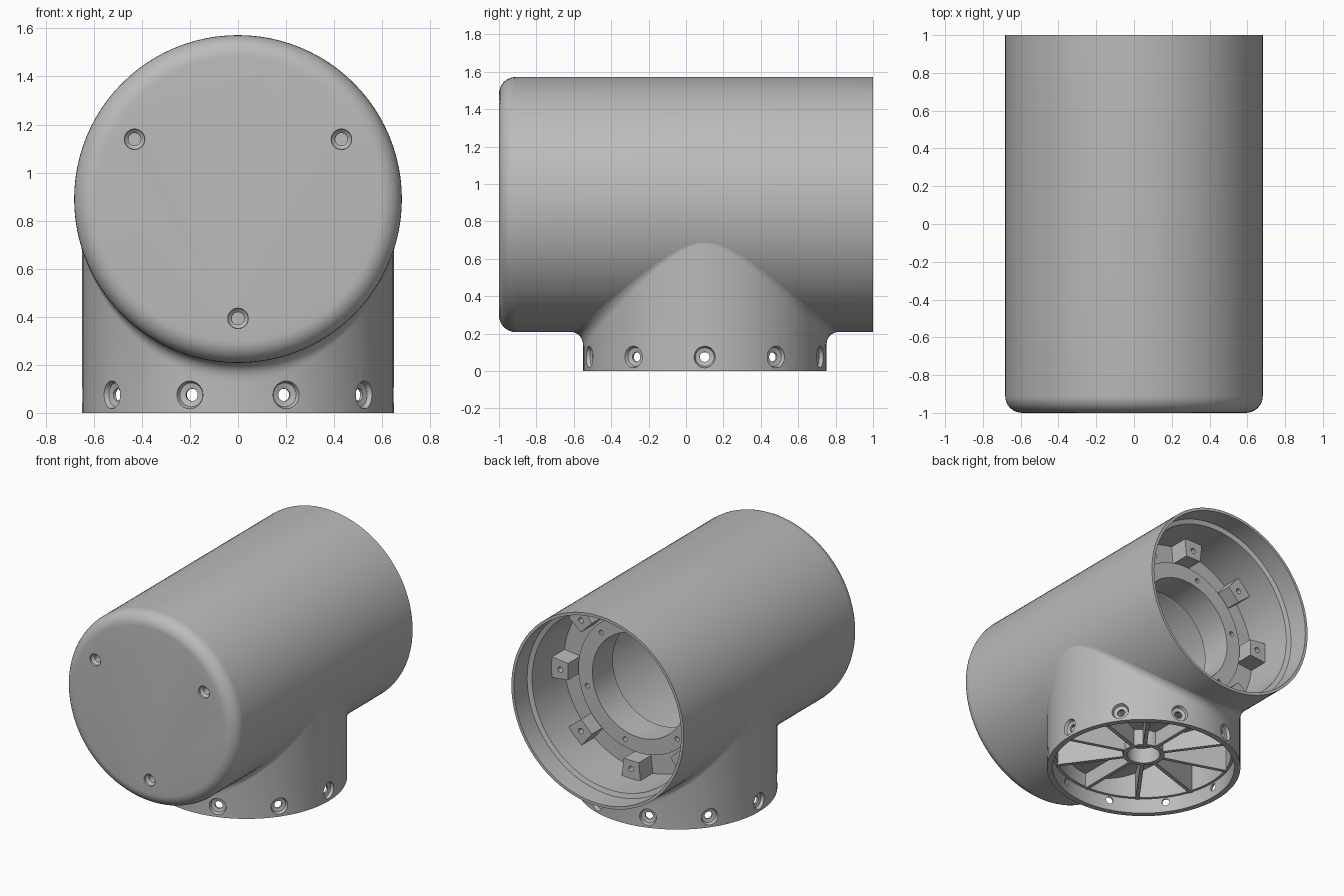
import bpy, bmesh
from math import sin, cos, pi, sqrt, radians
from mathutils import Vector

if "Cube" in bpy.data.objects:
    bpy.data.objects.remove(bpy.data.objects["Cube"])

AXIS_Z, BODY_R = 0.89, 0.682      # main barrel
COLLAR_Y, COLLAR_R = 0.1, 0.65    # mounting collar
SEG = 96

grey = bpy.data.materials.new("plain_grey")
grey.use_nodes = True
GREY = (0.5, 0.5, 0.5, 1)
grey.diffuse_color = GREY
grey.node_tree.nodes["Principled BSDF"].inputs["Base Color"].default_value = GREY


def build(name, parts, closed=False):
    """Skin lists of rings into one object; closed joins last ring to first."""
    bm = bmesh.new()
    for rings in parts:
        rows = [[bm.verts.new(p) for p in ring] for ring in rings]
        pairs = list(zip(rows, rows[1:]))
        if closed:
            pairs.append((rows[-1], rows[0]))
        else:
            bm.faces.new(rows[0])
            bm.faces.new(rows[-1])
        for a, b in pairs:
            n = len(a)
            for i in range(n):
                j = (i + 1) % n
                bm.faces.new((a[i], a[j], b[j], b[i]))
    bmesh.ops.recalc_face_normals(bm, faces=bm.faces)
    mesh = bpy.data.meshes.new(name)
    bm.to_mesh(mesh)
    bm.free()
    mesh.materials.append(grey)
    obj = bpy.data.objects.new(name, mesh)
    bpy.context.collection.objects.link(obj)
    return obj


def activate(obj):
    bpy.ops.object.select_all(action="DESELECT")
    obj.select_set(True)
    bpy.context.view_layer.objects.active = obj


def cut(obj, parts):
    cutter = build("cutter", parts)
    cutter.hide_render = True
    mod = obj.modifiers.new("holes", "BOOLEAN")
    mod.operation, mod.solver, mod.object = "DIFFERENCE", "EXACT", cutter
    activate(obj)
    bpy.ops.object.modifier_apply(modifier=mod.name)
    bpy.data.objects.remove(cutter)


def smooth(obj):
    activate(obj)
    bpy.ops.object.shade_smooth_by_angle(angle=radians(30))


def turned(origin, axis, profile, n=24):
    """Rings of (radius, distance) about an axis."""
    axis = Vector(axis).normalized()
    u = axis.orthogonal().normalized()
    v = axis.cross(u)
    return [[Vector(origin) + axis * h + (u * cos(2 * pi * i / n) + v * sin(2 * pi * i / n)) * r
             for i in range(n)] for r, h in profile]


def barrel_point(radius, angle, y):
    return Vector((radius * cos(angle), y, AXIS_Z + radius * sin(angle)))


def underside(x):
    """Height of the barrel's lower surface at x."""
    return AXIS_Z - sqrt(max(BODY_R ** 2 - x * x, 0))


# Barrel: rounded closed front, stepped open back, inner flange
edge = 0.09
profile = [(BODY_R - edge + edge * sin(t * pi / 16), -1 + edge - edge * cos(t * pi / 16))
           for t in range(9)]
profile += [(BODY_R, 1), (0.662, 1), (0.662, 0.85), (0.63, 0.84), (0.63, 0.48), (0.48, 0.48),
            (0.48, 0.53), (0.37, 0.53), (0.37, 0.3), (0.62, 0.3), (0.62, -0.88)]
body = build("barrel_housing", [turned((0, 0, AXIS_Z), (0, 1, 0), profile, SEG)])
cap_angles = [radians(a) for a in (30, 150, 270)]
holes = [turned(barrel_point(0.497, a, -1), (0, 1, 0),
                [(0.044, -0.02), (0.042, 0.015), (0.026, 0.03), (0.026, 0.09)])
         for a in cap_angles]
holes += [turned(barrel_point(0.425, radians(45 + 60 * k), 0.44), (0, 1, 0),
                 [(0.017, 0), (0.017, 0.15)], 12) for k in range(6)]
cut(body, holes)
smooth(body)

# Screw bosses behind the front cap
bosses = build("cap_bosses", [turned(barrel_point(0.497, a, -0.89), (0, 1, 0),
                                     [(0.07, 0), (0.07, 0.2)]) for a in cap_angles])
smooth(bosses)

# Eight drilled mounting lugs around the inside of the barrel
lug_parts, lug_holes = [], []
for k in range(8):
    a = k * pi / 4
    out = Vector((cos(a), 0, sin(a)))
    side = Vector((-sin(a), 0, cos(a)))
    centre = Vector((0, 0, AXIS_Z))
    lug_parts.append([[centre + out * r + side * (s * w) + Vector((0, y, 0))
                       for r, s, w in ((0.5, -1, 0.06), (0.5, 1, 0.06),
                                       (0.64, 1, 0.075), (0.64, -1, 0.075))]
                      for y in (0.47, 0.62)])
    lug_holes.append(turned(barrel_point(0.56, a, 0.54), (0, 1, 0),
                            [(0.02, 0), (0.02, 0.1)], 12))
lugs = build("mounting_lugs", lug_parts)
cut(lugs, lug_holes)


# Collar: tube blended by a fillet into the barrel
def collar_rows():
    rows = []
    for i in range(SEG):
        a = 2 * pi * i / SEG
        blend = 0.075 * sin(a) ** 2

        def at(r, z):
            return Vector((r * cos(a), COLLAR_Y + r * sin(a), z))
        top = underside(COLLAR_R * cos(a))
        start = at(COLLAR_R, top - blend - 0.004)
        corner = at(COLLAR_R, top)
        r_end = COLLAR_R + blend + 0.002
        end = at(r_end, underside(r_end * cos(a)) + 0.003)
        ring = [at(0.61, 0), at(COLLAR_R, 0)]
        for s in range(9):
            t = s / 8
            ring.append(start * (1 - t) ** 2 + corner * 2 * t * (1 - t) + end * t * t)
        ring += [at(0.59, underside(0.59 * cos(a)) + 0.01), at(0.59, 0.11), at(0.61, 0.11)]
        rows.append(ring)
    return rows


collar = build("mounting_collar", [collar_rows()], closed=True)
drills = []
for k in range(10):
    a = k * pi / 5
    drills.append(turned((0, COLLAR_Y, 0.075), (cos(a), sin(a), 0),
                         [(0.026, 0.55), (0.026, 0.622), (0.05, 0.628), (0.06, 0.655),
                          (0.06, 0.7)]))
cut(collar, drills)
smooth(collar)

# Ten radial ribs under the barrel, joined by a hub ring
ribs = []
for k in range(10):
    a = radians(18 + 36 * k)
    out = Vector((cos(a), sin(a), 0))
    side = Vector((-sin(a), cos(a), 0)) * 0.013
    rib = []
    for s in range(9):
        r = 0.12 + 0.06 * s
        base = out * r + Vector((0, COLLAR_Y, 0))
        low = Vector((0, 0, 0.1))
        high = Vector((0, 0, underside(r * cos(a)) + 0.01))
        rib.append([base - side + low, base + side + low, base + side + high, base - side + high])
    ribs.append(rib)
build("collar_ribs", ribs)
hub = build("rib_hub", [turned((0, COLLAR_Y, 0), (0, 0, 1),
                               [(0.14, 0.1), (0.14, 0.23), (0.11, 0.23), (0.11, 0.1)], 48)],
            closed=True)
smooth(hub)
